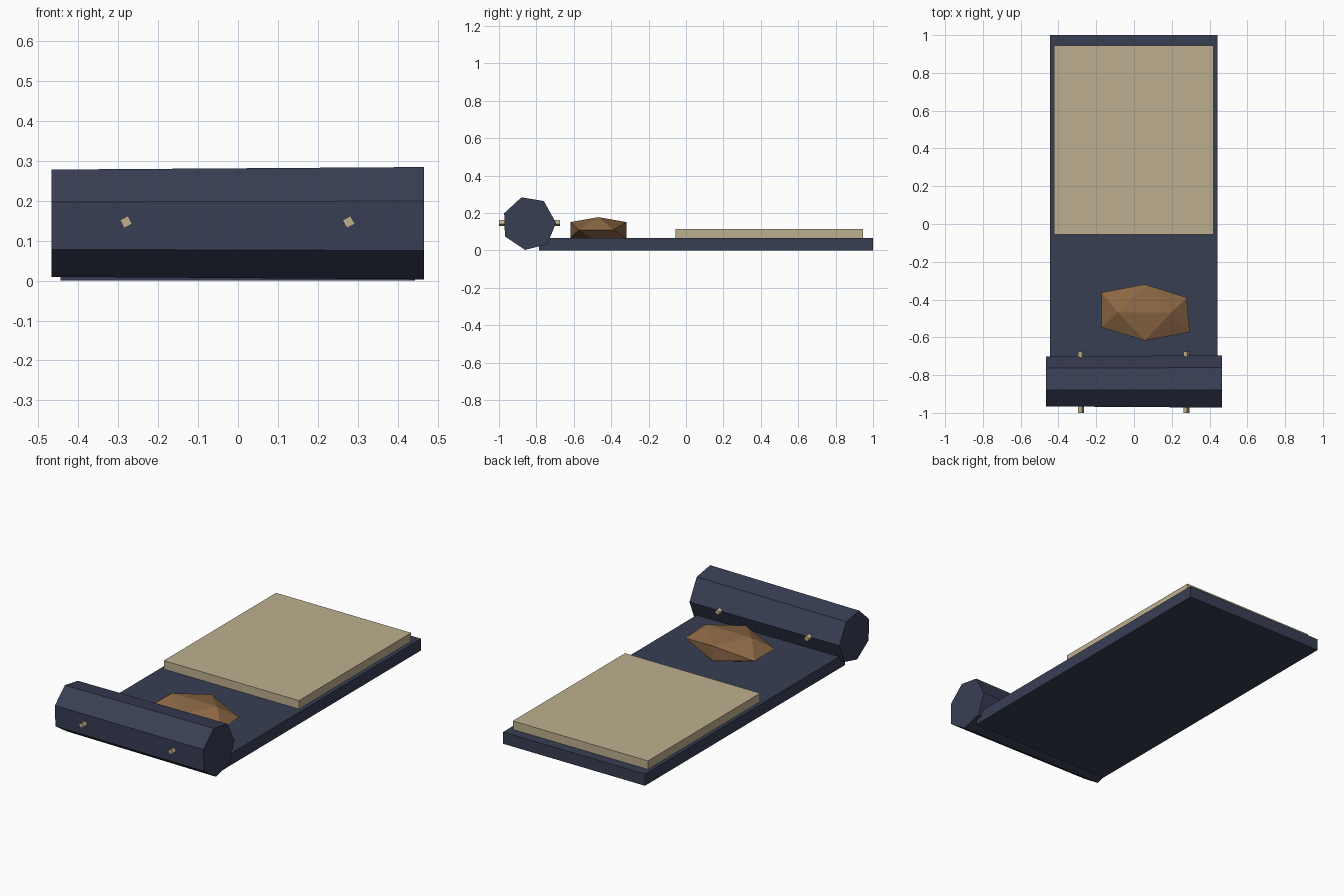
import bpy, bmesh, math
from mathutils import Matrix, Vector

if "Cube" in bpy.data.objects:
    bpy.data.objects.remove(bpy.data.objects["Cube"])


def lin(c):
    c /= 255
    return c / 12.92 if c <= 0.04045 else ((c + 0.055) / 1.055) ** 2.4


def material(name, rgb):
    m = bpy.data.materials.new(name)
    m.diffuse_color = (*[lin(c) for c in rgb], 1)
    m.use_nodes = True
    m.node_tree.nodes["Principled BSDF"].inputs["Base Color"].default_value = m.diffuse_color
    return m


navy = material("navy cloth", (56, 62, 84))
tan = material("tan cloth", (190, 176, 143))
brown = material("brown leather", (139, 103, 68))


def finish(name, bm, mat):
    bmesh.ops.recalc_face_normals(bm, faces=bm.faces)
    me = bpy.data.meshes.new(name)
    bm.to_mesh(me)
    bm.free()
    me.materials.append(mat)
    ob = bpy.data.objects.new(name, me)
    bpy.context.collection.objects.link(ob)
    return ob


def box(name, lo, hi, mat, roll=0):
    """Box between two corners, optionally rolled about its own y axis."""
    lo, hi = Vector(lo), Vector(hi)
    bm = bmesh.new()
    bmesh.ops.create_cube(bm, size=1, matrix=Matrix.Translation((lo + hi) / 2)
                          @ Matrix.Rotation(roll, 4, 'Y')
                          @ Matrix.Diagonal((*(hi - lo), 1)))
    return finish(name, bm, mat)


# Sleeping mat and the folded blanket on it
box("mat", (-0.444, -0.785, 0), (0.443, 1.0, 0.066), navy)
box("blanket", (-0.424, -0.056, 0.06), (0.42, 0.945, 0.114), tan)

# Rolled end: seven-sided prism, slightly thinner on the left
profile = [(-0.88, 0.284), (-0.76, 0.264), (-0.695, 0.147), (-0.742, 0.033),
           (-0.86, 0.003), (-0.968, 0.075), (-0.972, 0.199)]
cy, cz = -0.834, 0.144
bm = bmesh.new()
ends = []
for x, s in ((-0.467, 0.955), (0.465, 1.0)):
    ends.append([bm.verts.new((x, cy + (y - cy) * s, cz + (z - cz) * s))
                 for y, z in profile])
    bm.faces.new(ends[-1])
for i in range(7):
    j = (i + 1) % 7
    bm.faces.new((ends[0][i], ends[0][j], ends[1][j], ends[1][i]))
finish("bedroll", bm, navy)

# Two small pegs through the roll
for side, x in (("left", -0.28), ("right", 0.277)):
    box(side + "_peg", (x - 0.0115, -1.0, 0.135), (x + 0.0115, -0.675, 0.158),
        tan, math.radians(-28))

# Pillow: squashed icosahedron with its ridge along x
g = (1 + 5 ** 0.5) / 2
bm = bmesh.new()
for a in (-1, 1):
    for b in (-1, 1):
        for x, y, z in ((0, a * g, b), (a * g, b, 0), (a, 0, b * g)):
            bm.verts.new((0.057 + 0.142 * x - 0.008 * y * (x > 0),
                          -0.468 + 0.092 * y - 0.008 * x * (y != 0),
                          0.110 + 0.042 * z))
bmesh.ops.convex_hull(bm, input=bm.verts)
finish("pillow", bm, brown)
